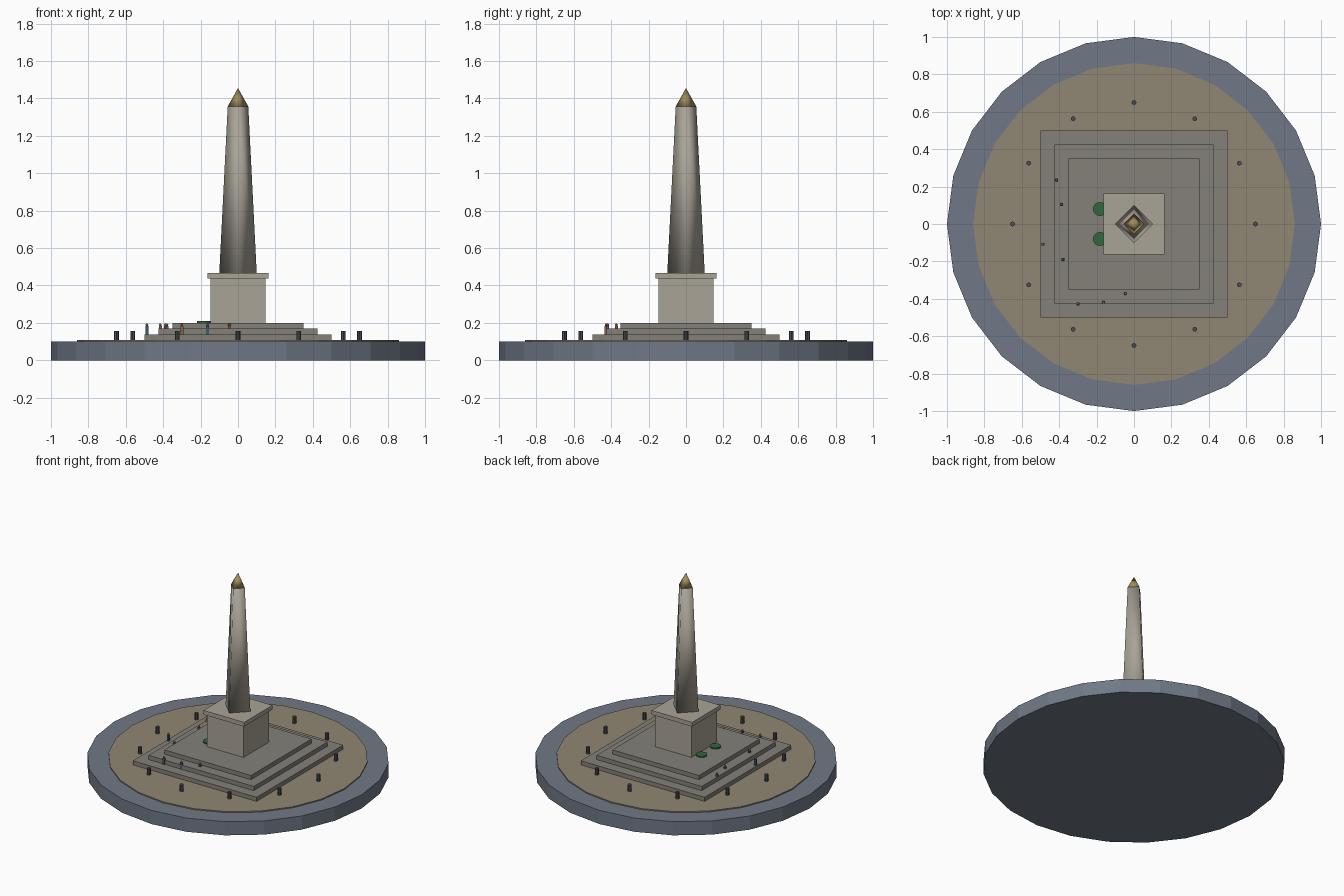
import bpy, math

if "Cube" in bpy.data.objects:
    bpy.data.objects.remove(bpy.data.objects["Cube"])

def mat(name, r, g, b):
    m = bpy.data.materials.new(name)
    m.diffuse_color = (r, g, b, 1)
    m.use_nodes = True
    m.node_tree.nodes["Principled BSDF"].inputs["Base Color"].default_value = m.diffuse_color
    return m

SLATE = mat("slate", 0.16, 0.19, 0.24)
PAVING = mat("paving", 0.28, 0.24, 0.17)
STEP = mat("step_stone", 0.23, 0.22, 0.19)
STONE = mat("pale_stone", 0.40, 0.37, 0.31)
GOLD = mat("gold", 0.36, 0.27, 0.11)
IRON = mat("iron", 0.07, 0.08, 0.09)
GREEN = mat("green", 0.03, 0.14, 0.05)
SKIN = mat("skin", 0.45, 0.25, 0.16)
CLOTHES = [mat("blue_cloth", 0.05, 0.10, 0.20), mat("brown_cloth", 0.25, 0.12, 0.07),
           mat("red_cloth", 0.35, 0.07, 0.05)]

def finish(name, m, smooth=False):
    o = bpy.context.object
    o.name = name
    o.data.materials.append(m)
    if smooth:
        bpy.ops.object.shade_smooth()
    return o

def frustum(name, x, y, z0, z1, r0, r1, sides, m, start=0.0, smooth=False):
    # start is the angle of the first corner, measured from +x
    bpy.ops.mesh.primitive_cone_add(vertices=sides, radius1=r0, radius2=r1, depth=z1 - z0,
                                    location=(x, y, (z0 + z1) / 2), rotation=(0, 0, start))
    return finish(name, m, smooth)

def box(name, x, y, z0, z1, half, m):
    bpy.ops.mesh.primitive_cube_add(size=1, location=(x, y, (z0 + z1) / 2))
    bpy.context.object.scale = (half * 2, half * 2, z1 - z0)
    return finish(name, m)

# round base and paved disc
frustum("round_base", 0, 0, 0, 0.10, 1, 1, 24, SLATE)
frustum("plaza", 0, 0, 0.09, 0.108, 0.86, 0.86, 24, PAVING)

# stepped platform
for i, half in enumerate((0.5, 0.425, 0.35)):
    box(f"step_{i + 1}", 0, 0, 0.107 + 0.031 * i, 0.138 + 0.031 * i, half, STEP)

# pedestal and its cap
box("pedestal", 0, 0, 0.20, 0.436, 0.147, STONE)
box("pedestal_cap", 0, 0, 0.436, 0.467, 0.164, STONE)

# four-sided shaft, corners on the axes, with gilded point
frustum("shaft", 0, 0, 0.467, 1.357, 0.10, 0.055, 4, STONE, smooth=True)
frustum("shaft_point", 0, 0, 1.357, 1.455, 0.055, 0, 4, GOLD, smooth=True)

# ring of bollards
for i in range(12):
    a = math.radians(30 * i)
    frustum(f"bollard_{i + 1}", 0.65 * math.cos(a), 0.65 * math.sin(a),
            0.105, 0.157, 0.013, 0.013, 8, IRON)

# wreaths lying at the pedestal foot
for i, y in enumerate((0.08, -0.08)):
    frustum(f"wreath_{i + 1}", -0.182, y, 0.199, 0.209, 0.037, 0.037, 16, GREEN)

# visitors on the steps
spots = [(-0.487, -0.108), (-0.415, 0.235), (-0.388, 0.105), (-0.38, -0.19),
         (-0.30, -0.427), (-0.163, -0.418), (-0.047, -0.372)]
for i, (x, y) in enumerate(spots):
    box(f"visitor_body_{i + 1}", x, y, 0.138, 0.182, 0.0075, CLOTHES[(0, 1, 2, 0, 1, 0, 2)[i]])
    bpy.ops.mesh.primitive_uv_sphere_add(segments=8, ring_count=6, radius=0.0075,
                                         location=(x, y, 0.189))
    finish(f"visitor_head_{i + 1}", SKIN)
